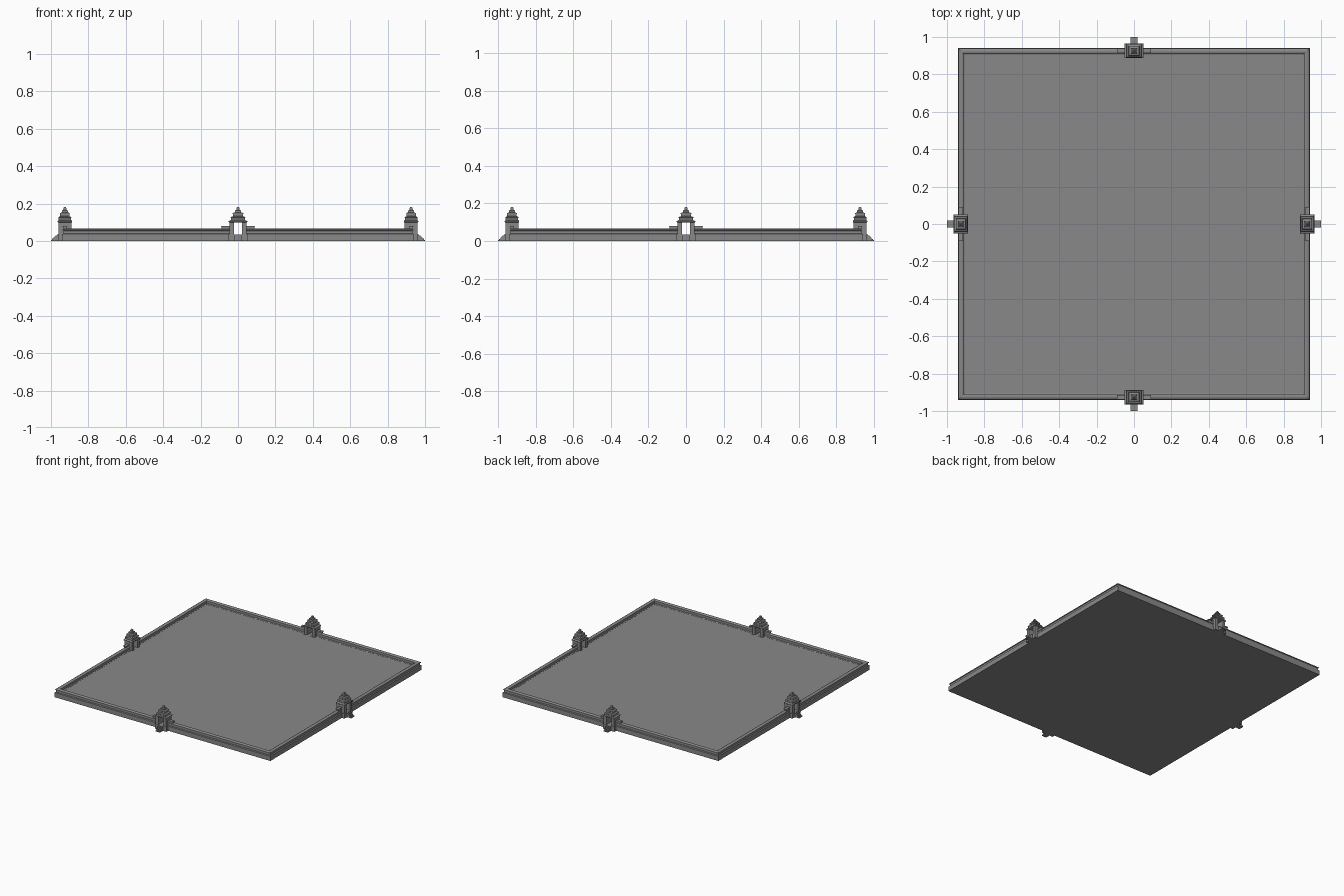
import bpy, bmesh
from math import pi
from mathutils import Matrix

if "Cube" in bpy.data.objects:
    bpy.data.objects.remove(bpy.data.objects["Cube"])

stone = bpy.data.materials.new("dark_stone")
stone.diffuse_color = (.25, .25, .25, 1)
stone.use_nodes = True
stone.node_tree.nodes["Principled BSDF"].inputs["Base Color"].default_value = stone.diffuse_color


def make(name, bm, turn=0):
    bmesh.ops.recalc_face_normals(bm, faces=bm.faces[:])
    me = bpy.data.meshes.new(name)
    bm.to_mesh(me)
    bm.free()
    me.materials.append(stone)
    ob = bpy.data.objects.new(name, me)
    ob.rotation_euler.z = turn
    bpy.context.collection.objects.link(ob)
    return ob


def box(bm, x0, x1, y0, y1, z0, z1):
    m = Matrix.Translation(((x0 + x1) / 2, (y0 + y1) / 2, (z0 + z1) / 2))
    m = m @ Matrix.Diagonal((x1 - x0, y1 - y0, z1 - z0, 1))
    bmesh.ops.create_cube(bm, size=1, matrix=m)


def loft(bm, rings):
    # skin a stack of closed point loops and cap both ends
    loops = [[bm.verts.new(p) for p in ring] for ring in rings]
    for a, b in zip(loops, loops[1:]):
        for i in range(len(a)):
            j = (i + 1) % len(a)
            bm.faces.new((a[i], a[j], b[j], b[i]))
    bm.faces.new(loops[0])
    bm.faces.new(loops[-1])


# Terrace and floor
bm = bmesh.new()
box(bm, -.93, .93, -.93, .93, 0, .035)
make("terrace", bm)

# Moulded wall profile (distance from centre, height)
profile = [(.94, 0), (.94, .036), (.933, .04), (.933, .054), (.937, .056),
           (.937, .061), (.927, .067), (.918, .067), (.908, .061),
           (.908, .056), (.912, .054), (.912, .04), (.905, .036), (.905, 0)]

Y = -.9255
for n, side in enumerate(("front", "right", "back", "left")):
    turn = n * pi / 2

    # Wall corner, running from one gate passage to the next
    bm = bmesh.new()
    loft(bm, [[(.03, -h, z) for h, z in profile],
              [(h, -h, z) for h, z in profile],
              [(h, -.03, z) for h, z in profile]])
    make(side + "_wall_corner", bm, turn)

    # Gate piers on both sides of the passage, with plinths and wing walls
    bm = bmesh.new()
    for s in (-1, 1):
        for x0, x1, d, z0, z1 in ((.022, .045, .034, 0, .1),
                                  (.021, .05, .0375, 0, .037),
                                  (.04, .088, .008, .04, .076),
                                  (.04, .091, .0115, .076, .081)):
            xs = sorted((s * x0, s * x1))
            box(bm, *xs, Y - d, Y + d, z0, z1)
    # Threshold
    box(bm, -.03, .03, Y - .036, Y + .036, 0, .0355)
    make(side + "_gate_body", bm, turn)

    # Stepped roof: half width, half depth, height
    tiers = [(.045, .034, .098), (.05, .0385, .101), (.05, .0385, .106),
             (.037, .033, .112), (.037, .033, .122), (.04, .035, .124),
             (.038, .033, .128), (.027, .025, .132), (.027, .025, .143),
             (.03, .027, .145), (.028, .025, .149), (.017, .016, .153),
             (.017, .016, .162), (.009, .009, .166), (.008, .008, .176),
             (.003, .003, .182)]
    bm = bmesh.new()
    loft(bm, [[(sx * w, Y + sy * d, z)
               for sx, sy in ((-1, -1), (1, -1), (1, 1), (-1, 1))]
              for w, d, z in tiers])
    make(side + "_gate_roof", bm, turn)

    # Stairs outside the passage
    steps = 6
    pts = [(-.955, 0), (-1, 0)]
    for i in range(steps):
        y, z = -1 + i * .038 / steps, (i + 1) * .035 / steps
        pts += [(y, z), (y + .038 / steps, z)]
    pts.append((-.955, .035))
    bm = bmesh.new()
    loft(bm, [[(x, y, z) for y, z in pts] for x in (-.02, .02)])
    make(side + "_stairs", bm, turn)
